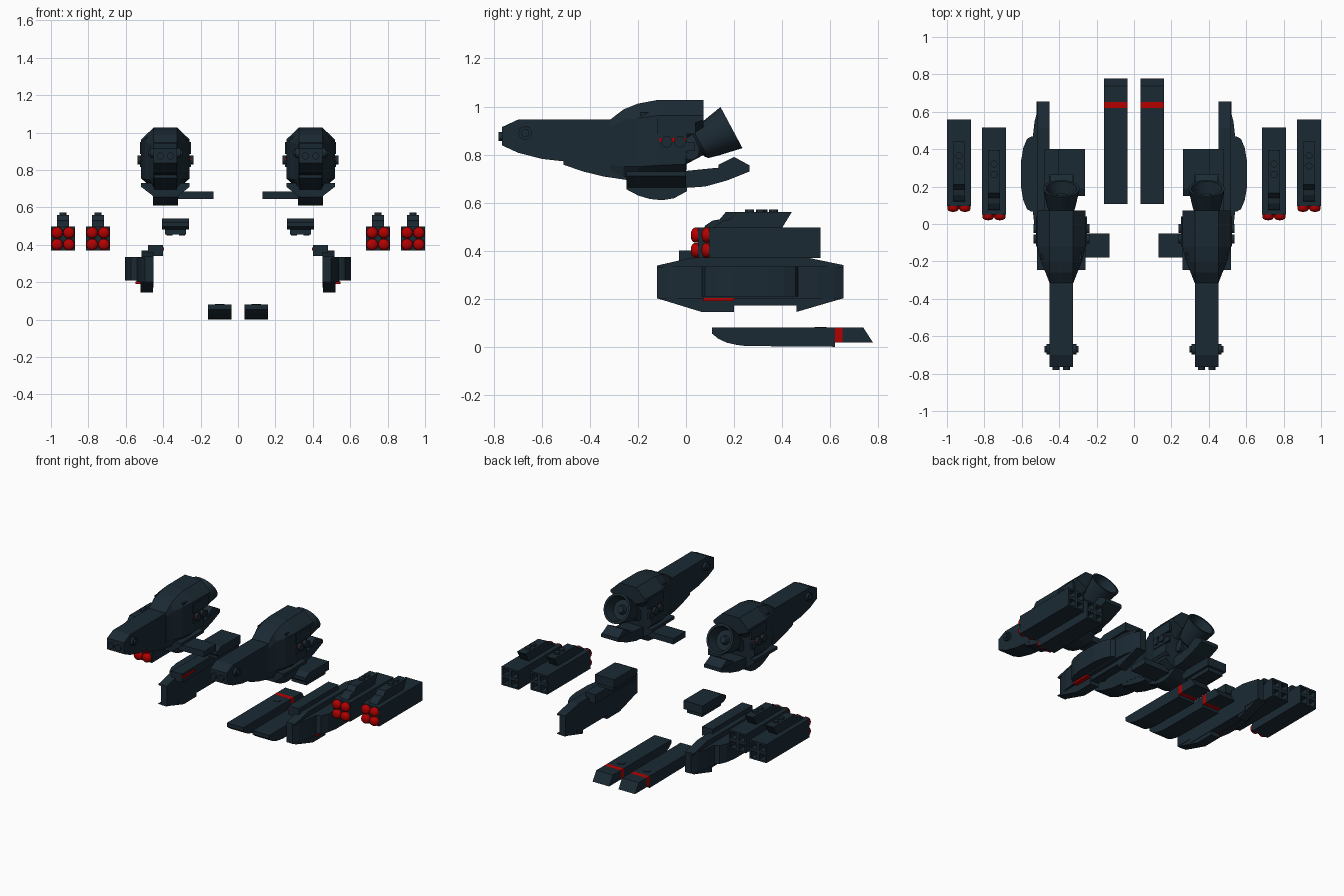
import bpy, bmesh, math
from mathutils import Vector, Matrix

if "Cube" in bpy.data.objects:
    bpy.data.objects.remove(bpy.data.objects["Cube"])


def material(name, rgb):
    m = bpy.data.materials.new(name)
    m.diffuse_color = (*rgb, 1)
    m.use_nodes = True
    m.node_tree.nodes["Principled BSDF"].inputs["Base Color"].default_value = m.diffuse_color
    return m


DARK = material("dark_slate", (0.011, 0.023, 0.034))
RED = material("red", (0.456, 0.0, 0.0))


def loft(name, rings, mat=DARK, smooth=False, mirror=True):
    """Skin closed rings of points, cap both ends, mirror over x."""
    bm = bmesh.new()
    vs = [[bm.verts.new(p) for p in r] for r in rings]
    n = len(vs[0])
    for a, b in zip(vs, vs[1:]):
        for i in range(n):
            j = (i + 1) % n
            bm.faces.new((a[i], a[j], b[j], b[i]))
    bm.faces.new(vs[0])
    bm.faces.new(vs[-1])
    bmesh.ops.recalc_face_normals(bm, faces=bm.faces)
    me = bpy.data.meshes.new(name)
    bm.to_mesh(me)
    bm.free()
    ob = bpy.data.objects.new(name, me)
    bpy.context.collection.objects.link(ob)
    me.materials.append(mat)
    if smooth:
        bpy.ops.object.select_all(action='DESELECT')
        ob.select_set(True)
        bpy.context.view_layer.objects.active = ob
        bpy.ops.object.shade_smooth_by_angle(angle=math.radians(35))
    if mirror:
        md = ob.modifiers.new("mirror", 'MIRROR')
        md.use_mirror_merge = False
    return ob


def side(name, x0, x1, prof, mat=DARK):
    return loft(name, [[(x, y, z) for y, z in prof] for x in (x0, x1)], mat)


def plan(name, z0, z1, prof, mat=DARK):
    return loft(name, [[(x, y, z) for x, y in prof] for z in (z0, z1)], mat)


def box(name, x0, x1, y0, y1, z0, z1, mat=DARK):
    return plan(name, z0, z1, [(x0, y0), (x1, y0), (x1, y1), (x0, y1)], mat)


def turned(name, base, axis, prof, mat=DARK, n=16):
    """Solid of revolution; prof is (distance along axis, radius)."""
    rot = Vector(axis).to_track_quat('Z', 'Y').to_matrix()
    rings = [[Vector(base) + rot @ Vector((r * math.cos(k * math.tau / n), r * math.sin(k * math.tau / n), t))
              for k in range(n)] for t, r in prof]
    return loft(name, rings, mat, True)


def stud(name, base, axis, r, h, mat=DARK):
    return turned(name, base, axis, [(0, r), (h, r)], mat, 14)


C = 0.388  # engine centre line

# Engine: long nose beam with a curved belly
side("nose_beam", C - .063, C + .063,
     [(-.765, .89), (-.765, .915), (-.70, .945), (-.1, .945), (-.1, .72), (-.25, .735),
      (-.40, .76), (-.51, .772), (-.6, .782), (-.70, .808), (-.765, .838)])
side("nose_belly", C - .062, C + .062,
     [(-.51, .78), (-.51, .758), (-.43, .73), (-.34, .708), (-.25, .695), (0, .695), (0, .78)])
for dx in (-.028, .028):
    stud("nose_stud", (C + dx, -.76, .875), (0, -1, 0), .019, .02)
for s in (-1, 1):
    stud("nose_pin", (C + s * .06, -.67, .89), (s, 0, 0), .028, .02)
    stud("nose_pin_cap", (C + s * .07, -.67, .89), (s, 0, 0), .017, .02)


# Engine: octagonal body growing out of the beam
def octagon(y, hw, zl, zh, ch, cl, f=.063):
    return [(C - f, y, zh), (C + f, y, zh), (C + hw, y, zh - ch), (C + hw, y, zl + cl),
            (C + f, y, zl), (C - f, y, zl), (C - hw, y, zl + cl), (C - hw, y, zh - ch)]


loft("engine_body", [octagon(-.315, .064, .73, .946, .03, .03),
                     octagon(-.26, .085, .71, .988, .045, .04),
                     octagon(-.20, .11, .70, 1.012, .06, .05),
                     octagon(-.12, .13, .695, 1.027, .065, .06),
                     octagon(0, .13, .70, 1.027, .065, .06),
                     octagon(.005, .13, .87, 1.027, .065, .05),
                     octagon(.072, .13, .915, 1.027, .065, .03)])
for s in (-1, 1):
    x = C + s * .12
    box("side_panel", *sorted((x, x + s * .016)), -.12, .04, .885, .95)
    box("side_plate", *sorted((x, x + s * .016)), -.115, .035, .815, .852)
    box("side_red_stripe", *sorted((C + s * .06, C + s * .134)), -.11, .0, .852, .868, RED)
    for y in (-.08, -.025):
        stud("side_stud", (x, y, .853), (s, 0, 0), .024, .03)
    box("shoulder_block", *sorted((C + s * .05, C + s * .108)), -.19, -.12, .91, .975)
    stud("shoulder_pin", (C + s * .1, -.155, .94), (s, 0, 0), .02, .015)
for dx in (-.035, .035):
    stud("front_stud", (C + dx, -.1, .88), (0, -1, 0), .02, .05)

# Engine: keel, belly curve, tail and inner mounting plate
loft("keel_block", [[(C - .13, y, .73), (C + .13, y, .73), (C + .13, y, .71),
                     (C + .068, y, .662), (C - .068, y, .662), (C - .13, y, .71)] for y in (-.247, 0)])
side("keel_curve", C - .066, C + .066,
     [(-.247, .67), (-.247, .655), (-.2, .63), (-.15, .615), (-.10, .61), (-.05, .618), (.005, .648), (.005, .67)])
side("tail", C - .066, C + .066,
     [(-.02, .73), (-.02, .66), (.08, .667), (.17, .692), (.265, .73), (.265, .752), (.13, .745)])
side("tail_wedge", C - .062, C + .062, [(.135, .74), (.135, .758), (.2, .79), (.265, .755), (.265, .74)])
box("mount_plate", .13, .33, -.18, -.05, .645, .685)

# Engine: tilted exhaust nozzle with a hollow end
AX = (0, .88, .47)
turned("exhaust_nozzle", (C, .05, .838), AX,
       [(0, .05), (.012, .066), (.06, .078), (.158, .097), (.158, .082), (.09, .065), (.09, .03), (.12, .022)], n=20)
turned("nozzle_neck", (C, -.03, .80), AX, [(0, .05), (.1, .05)])
stud("nozzle_hinge", (C - .05, .02, .812), (1, 0, 0), .035, .1)

# Rocket pods: two per side, second one shifted back
for i, (x, y) in enumerate(((.685, .02), (.872, .065))):
    cx = x + .0635
    pod = box("rocket_pod", x, x + .127, y + .03, y + .495, .37, .497)
    pod.modifiers.clear()
    for a in (-1, 1):
        for b in (-1, 1):
            px, pz = cx + a * .0315, .433 + b * .0315
            cut = box("pod_socket_cutter", px - .021, px + .021, y + .44, y + .52, pz - .021, pz + .021)
            cut.modifiers.clear()
            cut.hide_render = True
            cut.hide_set(True)
            bo = pod.modifiers.new("socket", 'BOOLEAN')
            bo.operation, bo.object, bo.solver = 'DIFFERENCE', cut, 'EXACT'
            turned("rocket_tip", (px, y + .034, pz), (0, -1, 0),
                   [(0, .031), (.018, .031), (.027, .026), (.033, .014), (.034, .003)], RED)
    pod.modifiers.new("mirror", 'MIRROR').use_mirror_merge = False
    side("pod_top", cx - .031, cx + .031,
         [(y + .055, .495), (y + .06, .505), (y + .09, .525), (y + .12, .53), (y + .145, .56),
          (y + .375, .56), (y + .335, .495)])
    for dy in (.245, .3):
        stud("pod_stud", (cx, y + dy, .55), (0, 0, 1), .019, .022)

# Side fairings: two-layer curved plan, mirrored front to back about Y0
Y0 = .267


def lens(x0, half):
    return [(x0, Y0 + half[0][1])] + [(x, Y0 + d) for x, d in half] + \
           [(x, Y0 - d) for x, d in reversed(half)] + [(x0, Y0 - half[0][1])]


plan("fairing_inner", .20, .335, lens(.452, [(.497, .388), (.515, .345), (.532, .28), (.542, .19)]))
plan("fairing_outer", .21, .335, lens(.53, [(.55, .2), (.572, .188), (.592, .14), (.604, .07)]))
side("fairing_top", .452, .515, [(-.121, .33), (-.121, .338), (.02, .37), (.51, .37), (.655, .34), (.655, .33)])
box("fairing_ledge", .402, .48, -.03, .40, .34, .40)
box("fairing_core", .452, .515, 0, .53, .172, .21)
side("fairing_front_wedge", .455, .52, [(-.121, .202), (.065, .145), (.20, .145), (.20, .202)])
side("fairing_rear_wedge", .455, .52, [(.46, .202), (.46, .145), (.655, .202)])
box("fairing_red_strip", .515, .548, .07, .20, .19, .204, RED)
box("fairing_inner_red_strip", .396, .41, -.03, .1, .37, .385, RED)

# Small connector blocks
side("connector_top", .262, .405, [(.15, .497), (.15, .52), (.19, .54), (.40, .54), (.40, .482), (.17, .482)])
box("connector_base", .278, .39, .18, .385, .455, .49)
for y in (.23, .30):
    for x in (.30, .365):
        stud("connector_stud", (x, y, .47), (0, 0, -1), .016, .02)

# Ground skids with a red band
SK = (.035, .16)
side("skid", *SK, [(.108, .08), (.108, .055), (.135, .033), (.17, .017), (.21, .008), (.25, .003), (.62, 0), (.62, .08)])
side("skid_red_band", *SK, [(.62, .018), (.652, .018), (.652, .08), (.62, .08)], RED)
side("skid_tail", *SK, [(.652, .018), (.778, .018), (.738, .08), (.652, .08)])
stud("skid_cap", (.0975, .56, .07), (0, 0, 1), .026, .013)
